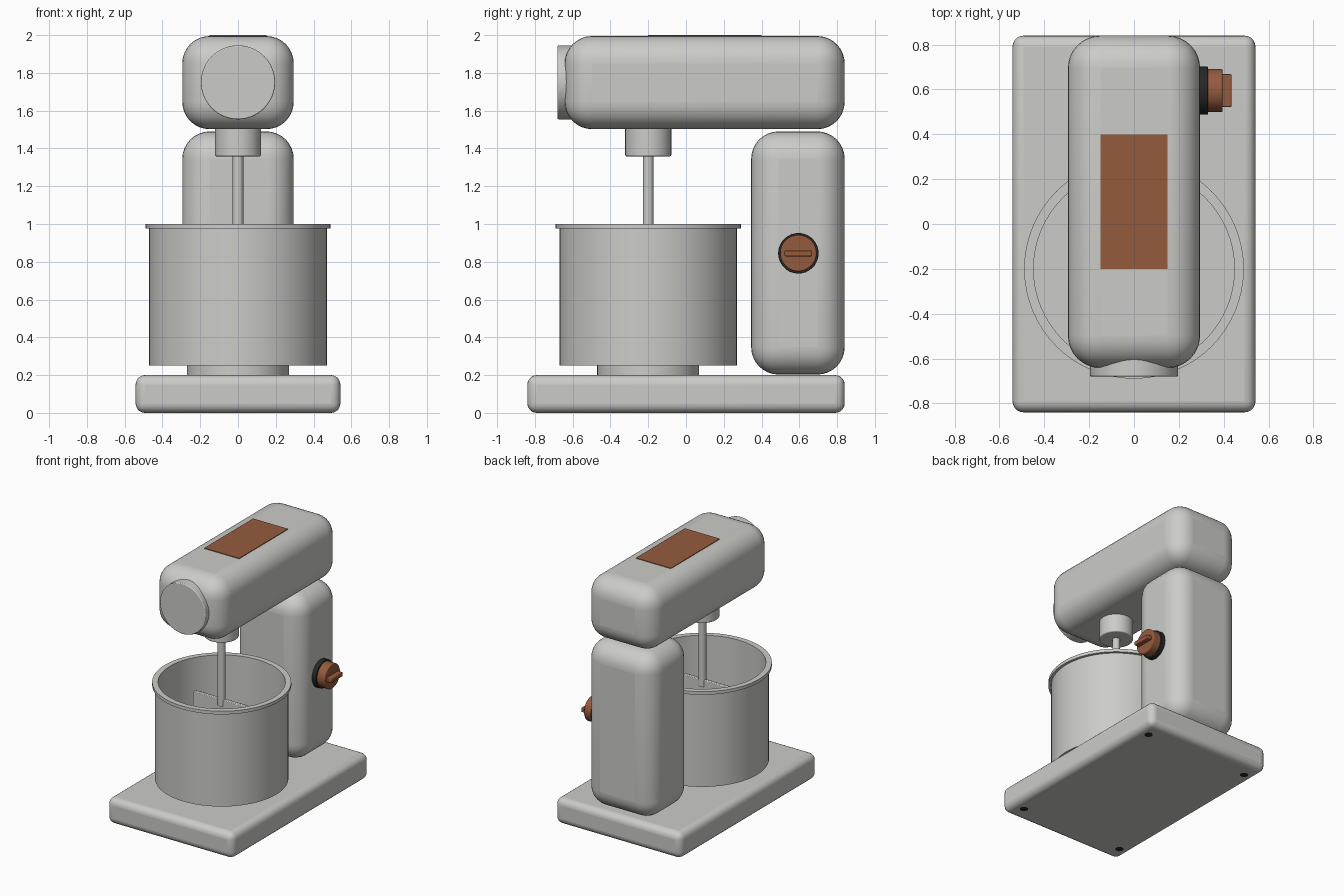
import bpy, bmesh, math
from mathutils import Matrix

if "Cube" in bpy.data.objects:
    bpy.data.objects.remove(bpy.data.objects["Cube"])


def material(name, rgb):
    m = bpy.data.materials.new(name)
    m.diffuse_color = (*rgb, 1)
    m.use_nodes = True
    m.node_tree.nodes["Principled BSDF"].inputs["Base Color"].default_value = m.diffuse_color
    return m


GREY = material("light grey", (0.60, 0.60, 0.58))
COPPER = material("copper", (0.30, 0.105, 0.047))
BLACK = material("rubber black", (0.02, 0.02, 0.022))


def finish(name, bm, mat, bevel=0, segments=3):
    """Turn a bmesh into a smooth shaded object with rounded edges."""
    bmesh.ops.recalc_face_normals(bm, faces=bm.faces)
    me = bpy.data.meshes.new(name)
    bm.to_mesh(me)
    bm.free()
    me.materials.append(mat)
    ob = bpy.data.objects.new(name, me)
    bpy.context.collection.objects.link(ob)
    bpy.context.view_layer.objects.active = ob
    ob.select_set(True)
    if bevel:
        b = ob.modifiers.new("rounding", 'BEVEL')
        b.width, b.segments = bevel, segments
        b.limit_method, b.angle_limit = 'ANGLE', math.radians(40)
    bpy.ops.object.shade_smooth_by_angle(angle=math.radians(35))
    ob.select_set(False)
    return ob


def box(name, lo, hi, mat, bevel=0, segments=3):
    bm = bmesh.new()
    size = [b - a for a, b in zip(lo, hi)]
    mid = [(a + b) / 2 for a, b in zip(lo, hi)]
    bmesh.ops.create_cube(bm, size=1, matrix=Matrix.Translation(mid) @ Matrix.Diagonal((*size, 1)))
    return finish(name, bm, mat, bevel, segments)


def disc(name, r, depth, centre, mat, axis='Z', bevel=0, sides=64):
    turn = {'X': Matrix.Rotation(math.pi / 2, 4, 'Y'),
            'Y': Matrix.Rotation(math.pi / 2, 4, 'X'),
            'Z': Matrix.Identity(4)}[axis]
    bm = bmesh.new()
    bmesh.ops.create_cone(bm, cap_ends=True, segments=sides, radius1=r, radius2=r,
                          depth=depth, matrix=Matrix.Translation(centre) @ turn)
    return finish(name, bm, mat, bevel)


def lathe(name, profile, centre, mat, sides=64):
    """Spin a radius/height profile around a vertical axis."""
    bm = bmesh.new()
    vs = [bm.verts.new((r, 0, z)) for r, z in profile]
    es = [bm.edges.new(p) for p in zip(vs, vs[1:])]
    bmesh.ops.spin(bm, geom=vs + es, cent=(0, 0, 0), axis=(0, 0, 1),
                   angle=math.tau, steps=sides, use_duplicate=False)
    bmesh.ops.remove_doubles(bm, verts=bm.verts, dist=1e-5)
    bmesh.ops.translate(bm, verts=bm.verts, vec=centre)
    return finish(name, bm, mat)


# Body: base slab, column and motor head
box("base", (-.542, -.84, 0), (.542, .84, .2), GREY, .05, 5)
box("column", (-.295, .345, .203), (.295, .84, 1.49), GREY, .145, 8)
box("motor_head", (-.295, -.642, 1.502), (.295, .84, 1.995), GREY, .145, 8)
disc("front_cap", .196, .12, (0, -.62, 1.75), GREY, 'Y', .006)
box("top_panel", (-.15, -.2, 1.992), (.15, .4, 2.0), COPPER)

# Rubber feet, nearly flush with the underside
for sx in (-1, 1):
    for sy in (-1, 1):
        disc("foot", .03, .01, (sx * .45, sy * .70, .004), BLACK, sides=24)

# Mixing bowl and its seat, sharing the drive axis
AY = -.2
disc("bowl_seat", .27, .07, (0, AY, .225), GREY, bevel=.008)
lathe("bowl", [(0, .25), (.47, .25), (.47, .975), (.49, .975), (.49, 1.0),
               (.448, 1.0), (.448, .28), (0, .28)], (0, AY, 0), GREY)

# Drive hub, shaft and flat beater
disc("drive_hub", .122, .16, (0, AY, 1.438), GREY, bevel=.008)
disc("beater_shaft", .028, .56, (0, AY, 1.10), GREY, sides=32)
box("beater_blade", (-.24, AY - .015, .42), (.24, AY + .015, .87), GREY, .005, 2)

# Speed knob on the right of the column
KY, KZ = .595, .845
disc("knob_collar", .107, .05, (.305, KY, KZ), BLACK, 'X', .004)
disc("knob", .096, .075, (.358, KY, KZ), COPPER, 'X', .007)
box("knob_grip", (.38, KY - .073, KZ - .016), (.435, KY + .073, KZ + .016), COPPER, .005, 2)
